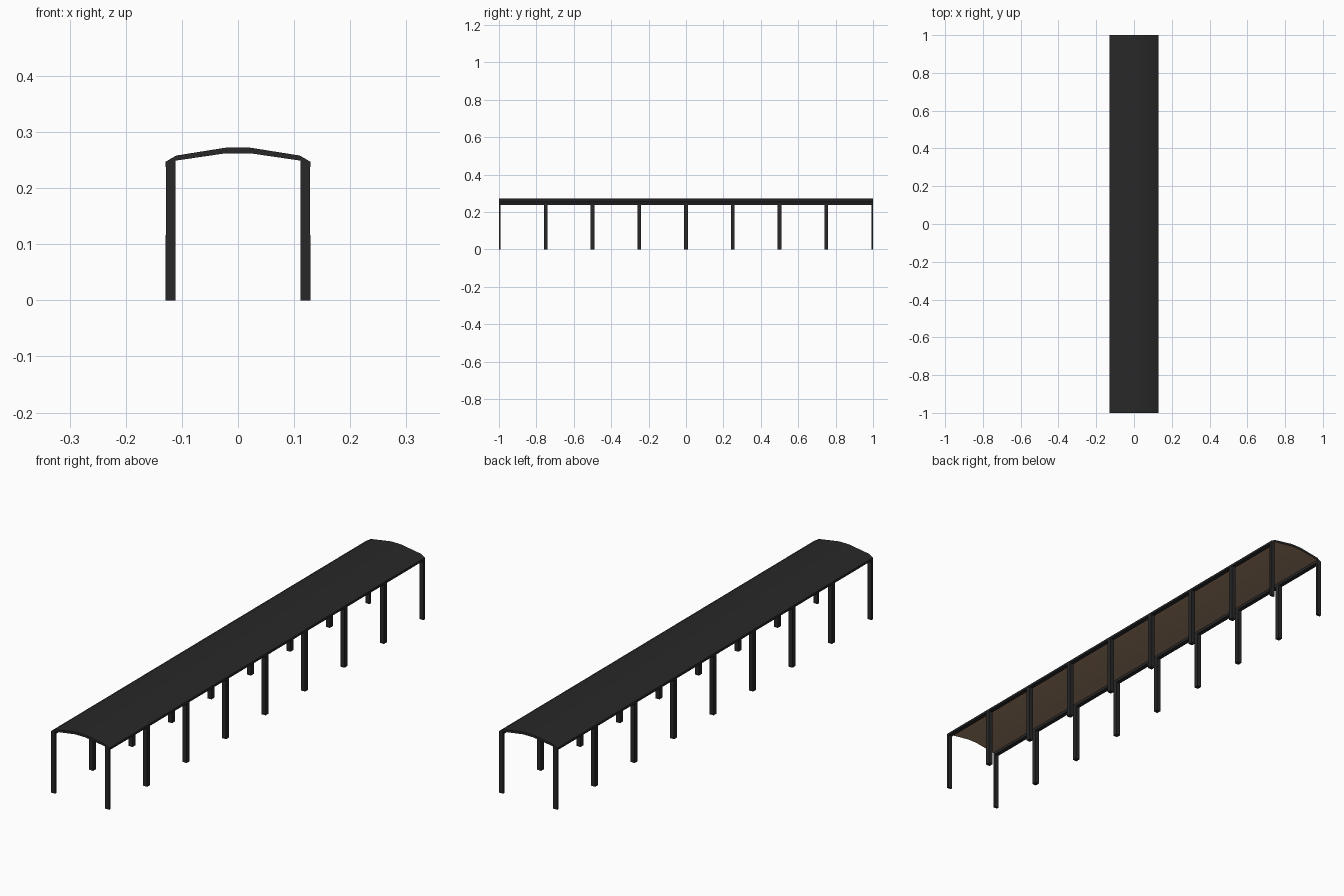
import bpy, bmesh

if "Cube" in bpy.data.objects:
    bpy.data.objects.remove(bpy.data.objects["Cube"])


def material(name, rgb):
    m = bpy.data.materials.new(name)
    m.diffuse_color = (*rgb, 1.0)
    m.use_nodes = True
    m.node_tree.nodes["Principled BSDF"].inputs["Base Color"].default_value = m.diffuse_color
    return m


charcoal = material("charcoal metal", (0.021, 0.021, 0.021))
brown = material("brown ceiling", (0.36, 0.23, 0.145))


def finish(name, bm, mats):
    bmesh.ops.recalc_face_normals(bm, faces=bm.faces[:])
    me = bpy.data.meshes.new(name)
    bm.to_mesh(me)
    bm.free()
    ob = bpy.data.objects.new(name, me)
    bpy.context.collection.objects.link(ob)
    for m in mats:
        me.materials.append(m)
    return ob


# Roof shell with eave beams: half profile (x, z), mirrored and extruded along y
outer = [(0.022, 0.272), (0.110, 0.258), (0.129, 0.247)]
inner = [(0.129, 0.238), (0.111, 0.238), (0.111, 0.249), (0.022, 0.262)]
half = outer + inner
profile = half + [(-x, z) for x, z in reversed(half)]

bm = bmesh.new()
front = bm.faces.new([bm.verts.new((x, -1.0, z)) for x, z in profile])
ext = bmesh.ops.extrude_face_region(bm, geom=[front], use_keep_orig=True)
bmesh.ops.translate(bm, vec=(0, 2, 0),
                    verts=[g for g in ext["geom"] if isinstance(g, bmesh.types.BMVert)])
bmesh.ops.recalc_face_normals(bm, faces=bm.faces[:])
# Ceiling faces: facing down and above the eave beams
for f in bm.faces:
    if f.normal.z < -0.5 and f.calc_center_median().z > 0.245:
        f.material_index = 1
roof = finish("roof", bm, [charcoal, brown])
bpy.context.view_layer.objects.active = roof
roof.select_set(True)
bpy.ops.object.shade_smooth_by_angle(angle=0.6)
roof.select_set(False)

# Nine pairs of posts, the end ones cut flush with the roof ends
for side, label in ((-1, "left"), (1, "right")):
    for i in range(9):
        y = -1 + 0.25 * i
        y0, y1 = max(y - 0.0095, -1.0), min(y + 0.0095, 1.0)
        bm = bmesh.new()
        bmesh.ops.create_cube(bm, size=1)
        for v in bm.verts:
            low = v.co.z < 0
            x = (0.129 if low else 0.1285) if v.co.x > 0 else 0.111
            v.co = (side * x, y1 if v.co.y > 0 else y0, 0.0 if low else 0.244)
        finish(f"{label}_post_{i + 1}", bm, [charcoal])
